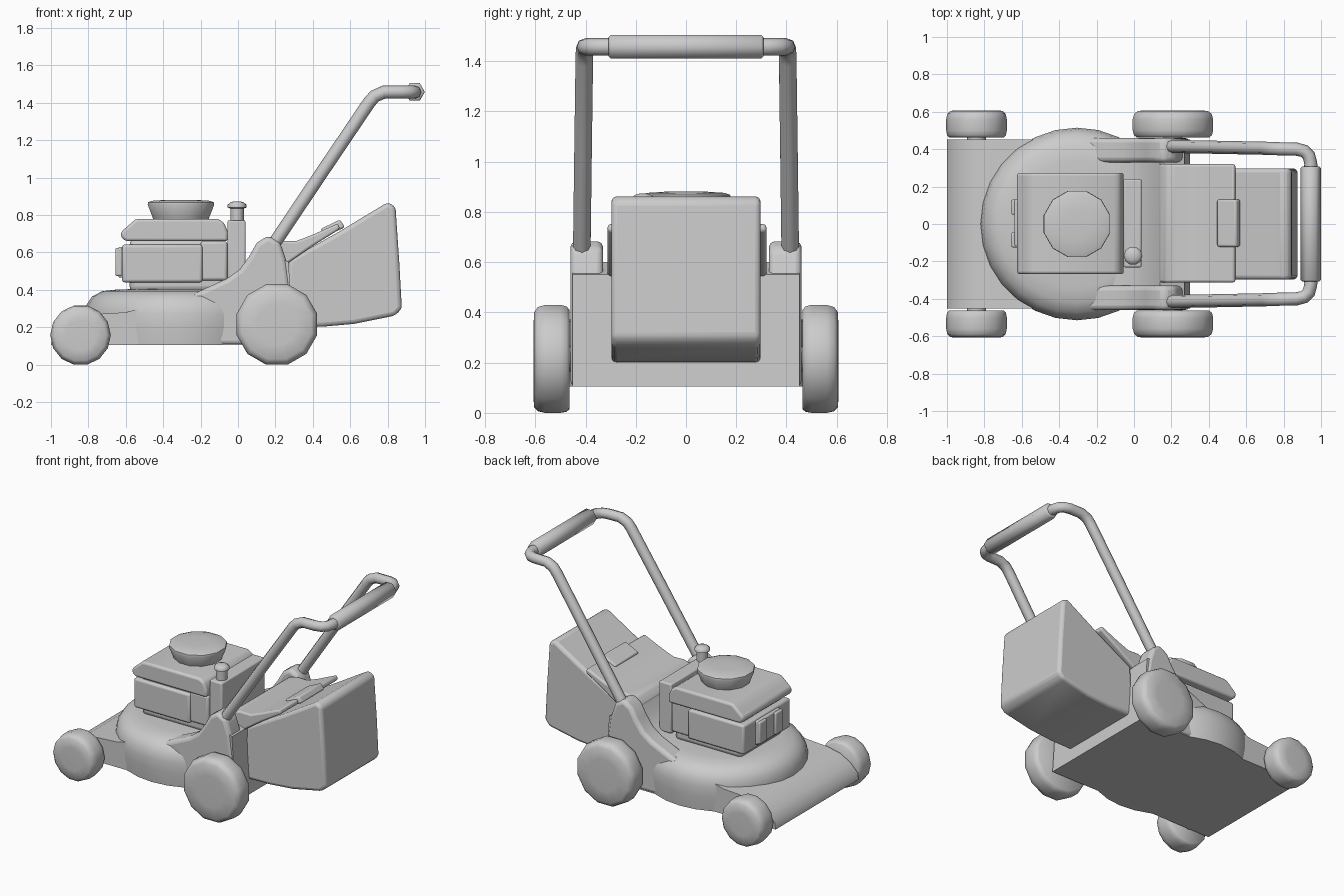
import bpy, bmesh, math
from mathutils import Matrix, Vector

if "Cube" in bpy.data.objects:
    bpy.data.objects.remove(bpy.data.objects["Cube"])


def finish(name, bm, bevel=0.0, angle=40, segs=3):
    bmesh.ops.recalc_face_normals(bm, faces=bm.faces)
    me = bpy.data.meshes.new(name)
    bm.to_mesh(me)
    bm.free()
    ob = bpy.data.objects.new(name, me)
    bpy.context.collection.objects.link(ob)
    bpy.ops.object.select_all(action='DESELECT')
    ob.select_set(True)
    bpy.context.view_layer.objects.active = ob
    bpy.ops.object.shade_smooth_by_angle(angle=math.radians(angle))
    if bevel:
        m = ob.modifiers.new("bevel", 'BEVEL')
        m.width, m.segments = bevel, segs
        m.limit_method, m.angle_limit = 'ANGLE', math.radians(35)
    return ob


def prism(name, pts, y0, y1, bevel=0.0, angle=40):
    """Side profile (x, z) extruded across y."""
    bm = bmesh.new()
    a = [bm.verts.new((x, y0, z)) for x, z in pts]
    b = [bm.verts.new((x, y1, z)) for x, z in pts]
    n = len(pts)
    bm.faces.new(a)
    bm.faces.new(b)
    for i in range(n):
        j = (i + 1) % n
        bm.faces.new((a[i], a[j], b[j], b[i]))
    return finish(name, bm, bevel, angle)


def box(name, x, y, z, bevel=0.015):
    return prism(name, [(x[0], z[0]), (x[1], z[0]), (x[1], z[1]), (x[0], z[1])], *y, bevel)


def lathe(name, prof, n, centre, tilt=0.0, angle=50, phase=0.0):
    """Profile (r, h) turned about z, then tilted about x."""
    bm = bmesh.new()
    rings = []
    for r, h in prof:
        rings.append([bm.verts.new((r * math.cos(2 * math.pi * (i + phase) / n),
                                    r * math.sin(2 * math.pi * (i + phase) / n), h)) for i in range(n)])
    for p, q in zip(rings, rings[1:]):
        for i in range(n):
            j = (i + 1) % n
            bm.faces.new((p[i], p[j], q[j], q[i]))
    bm.faces.new(rings[0])
    bm.faces.new(rings[-1])
    bm.transform(Matrix.Translation(Vector(centre)) @ Matrix.Rotation(tilt, 4, 'X'))
    return finish(name, bm, 0, angle)


# deck: swept base, round blade housing, two rear shoulders
prism("deck_base", [(-1, .105), (-.995, .15), (-.94, .205), (-.86, .25), (-.76, .27), (-.6, .28),
                    (-.3, .36), (-.1, .40), (.02, .44), (.1, .53), (.14, .6), (.27, .55), (.3, .105)],
      -.452, .452)
lathe("blade_housing", [(.505, .105), (.515, .2), (.515, .27), (.505, .32), (.475, .365), (.42, .393),
                        (.34, .402), (.2, .405)], 28, (-.305, 0, 0))
for side, s in (("left", -1), ("right", 1)):
    prism("deck_shoulder_" + side,
          [(-.3, .105), (-.3, .35), (-.17, .41), (-.06, .46), (.01, .51), (.06, .58), (.1, .65),
           (.16, .69), (.225, .655), (.26, .55), (.28, .4), (.3, .105)], s * .33, s * .46, .025)

# wheels and axles
for end, x, r, n in (("front", -.842, .158, 14), ("rear", .208, .215, 12)):
    k = r / math.cos(math.pi / n)
    for side, s in (("left", -1), ("right", 1)):
        lathe(f"{end}_wheel_{side}", [(k * .9, .463), (k * .97, .475), (k, .5), (k, .56), (k * .96, .59),
                                      (k * .86, .605), (k * .5, .608)],
              n, (x, 0, r), s * -math.pi / 2, phase=.5 if n == 12 else 0)
    lathe(end + "_axle", [(.05, -.47), (.05, .47)], 12, (x, 0, r), math.pi / 2)

# engine
box("engine_block", (-.58, -.07), (-.23, .23), (.39, .67), .03)
box("engine_side_panels", (-.62, -.19), (-.255, .255), (.44, .642))
box("engine_rear_panel", (-.2, -.057), (-.245, .245), (.45, .66))
prism("engine_cover", [(-.6, .66), (-.625, .68), (-.625, .71), (-.585, .745), (-.55, .775), (-.53, .78),
                       (-.11, .78), (-.075, .76), (-.055, .71), (-.055, .66)], -.268, .274, .02)
lathe("starter_dome", [(.15, .77), (.158, .79), (.184, .855), (.182, .868), (.16, .876), (.08, .881)],
      12, (-.305, 0, 0), phase=.5)

# exhaust guard on the engine's front
box("exhaust_guard", (-.64, -.6), (-.12, .13), (.465, .63), .01)
for i, y in enumerate((-.085, .09)):
    box(f"exhaust_lug_{i}", (-.656, -.62), (y - .04, y + .04), (.475, .625), .008)

# fuel tank with filler cap
box("fuel_tank", (-.056, .04), (-.232, .24), (.43, .772), .01)
lathe("filler_cap", [(.036, .75), (.036, .835), (.05, .84), (.05, .855), (.035, .868), (.015, .873)],
      10, (-.005, -.17, 0))

# grass bag, flap and its grip
prism("grass_bag", [(.25, .2), (.45, .203), (.62, .218), (.84, .262), (.876, .3), (.862, .55), (.842, .845),
                    (.8, .868), (.53, .705), (.27, .56)], -.297, .297, .022)
prism("bag_flap", [(.135, .6), (.17, .645), (.23, .662), (.31, .66), (.4, .695), (.535, .755), (.545, .725),
                   (.4, .635), (.27, .545), (.15, .52)], -.312, .32, .012)
prism("flap_grip", [(.44, .725), (.545, .775), (.572, .735), (.47, .685)], -.122, .132, .012)

# push handle tube, one bent path mirrored across y
half = [(.185, .415, .635), (.45, .41, 1.03), (.7, .405, 1.4), (.73, .404, 1.435), (.78, .402, 1.457),
        (.87, .4, 1.457), (.91, .39, 1.457), (.935, .365, 1.457), (.945, .325, 1.457), (.945, .27, 1.457)]
path = half + [(x, -y, z) for x, y, z in reversed(half)]
cu = bpy.data.curves.new("push_handle", 'CURVE')
cu.dimensions = '3D'
cu.bevel_depth, cu.bevel_resolution, cu.use_fill_caps = .035, 2, True
sp = cu.splines.new('POLY')
sp.points.add(len(path) - 1)
for p, c in zip(sp.points, path):
    p.co = (*c, 1)
sp.use_smooth = True
bpy.context.collection.objects.link(bpy.data.objects.new("push_handle", cu))
lathe("handle_grip", [(.045, -.308), (.054, -.3), (.054, .3), (.045, .308)], 6, (.945, 0, 1.458),
      math.pi / 2, angle=65)
